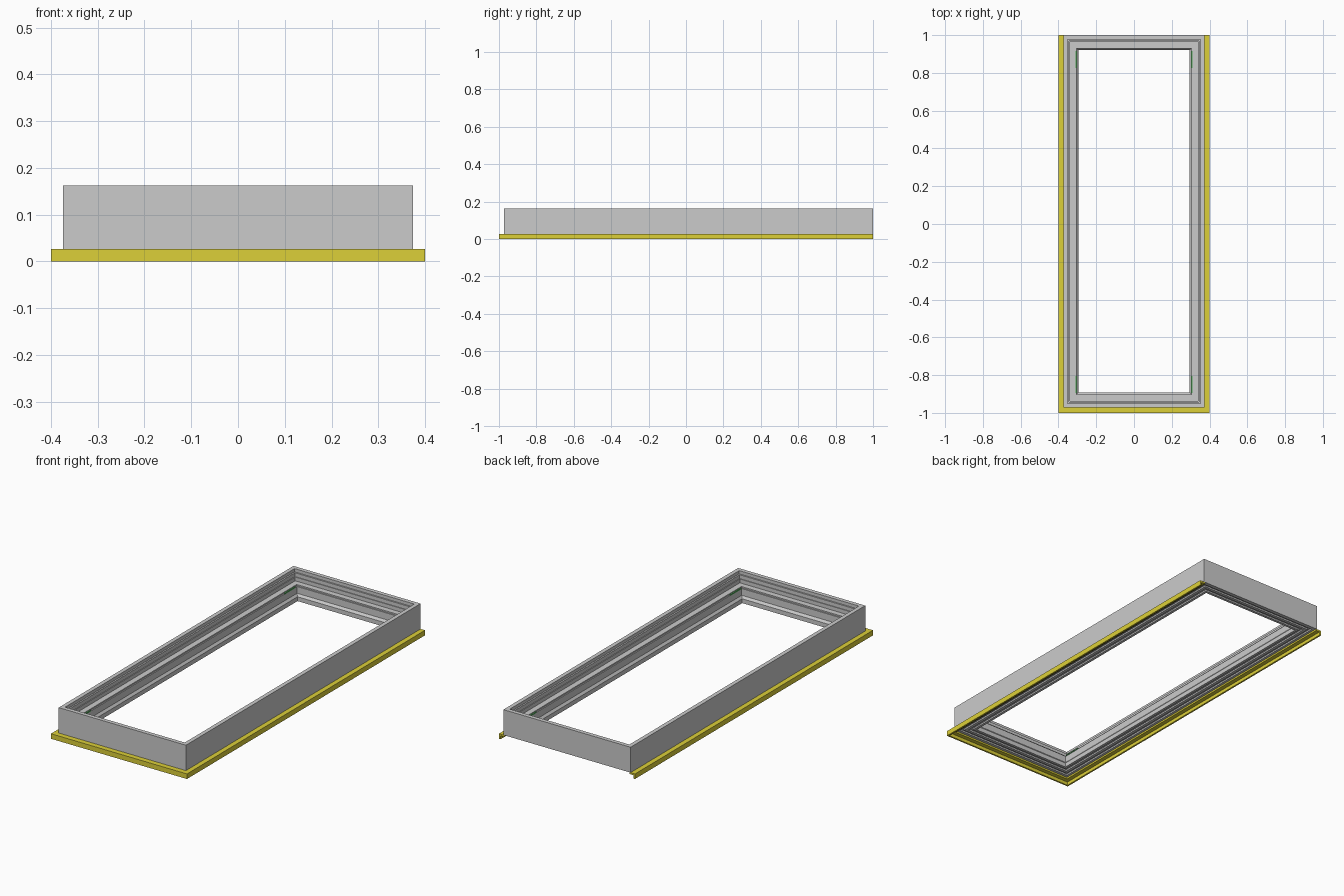
import bpy, bmesh

if "Cube" in bpy.data.objects:
    bpy.data.objects.remove(bpy.data.objects["Cube"])

HX, Y0, Y1 = 0.374, -0.972, 1.0   # outer faces of the upright frame


def sweep(name, profile, corners, closed, color=None):
    """Sweep a (inset, z) profile round mitred corners."""
    bm = bmesh.new()
    rings = []
    for corner in corners:
        rings.append([bm.verts.new((*corner(u), z)) for u, z in profile])
    n = len(profile)
    count = len(rings) if closed else len(rings) - 1
    for i in range(count):
        a, b = rings[i], rings[(i + 1) % len(rings)]
        for j in range(n):
            k = (j + 1) % n
            bm.faces.new((a[j], a[k], b[k], b[j]))
    if not closed:
        bm.faces.new(rings[0])
        bm.faces.new(rings[-1][::-1])
    return finish(name, bm, color)


def finish(name, bm, color):
    bmesh.ops.recalc_face_normals(bm, faces=bm.faces)
    mesh = bpy.data.meshes.new(name)
    bm.to_mesh(mesh)
    bm.free()
    ob = bpy.data.objects.new(name, mesh)
    bpy.context.collection.objects.link(ob)
    if color:
        mat = bpy.data.materials.new(name + "_color")
        mat.diffuse_color = color
        mat.use_nodes = True
        mat.node_tree.nodes["Principled BSDF"].inputs["Base Color"].default_value = mat.diffuse_color
        mesh.materials.append(mat)
    return ob


def box(name, center, size, color):
    bm = bmesh.new()
    bmesh.ops.create_cube(bm, size=1)
    for v in bm.verts:
        v.co = [c + p * s for c, p, s in zip(center, v.co, size)]
    return finish(name, bm, color)


# Stepped grey window frame
frame_profile = [
    (0, .027), (0, .162), (.022, .162), (.022, .145), (.030, .145),
    (.030, .125), (.034, .125), (.034, .105), (.064, .105), (.064, .098),
    (.070, .098), (.070, .062), (.080, .050), (.080, .027), (.066, .027),
    (.066, .035), (.050, .035), (.050, .027), (.034, .027), (.034, .035),
    (.020, .035), (.020, .027),
]
sweep("window_frame", frame_profile, [
    lambda u: (HX - u, Y1 - u),
    lambda u: (HX - u, Y0 + u),
    lambda u: (-HX + u, Y0 + u),
    lambda u: (-HX + u, Y1 - u),
], True)

# Yellow angle flange on the front and both sides, open at the back
flange_profile = [
    (-.026, 0), (-.026, .027), (.006, .027), (.006, .018),
    (-.017, .018), (-.017, 0),
]
sweep("lower_flange", flange_profile, [
    lambda u: (HX - u, Y1),
    lambda u: (HX - u, -0.974 + u),
    lambda u: (-HX + u, -0.974 + u),
    lambda u: (-HX + u, Y1),
], False, (0.72, 0.63, 0.04, 1))

# Small green packers near the inner corners
for side in (-1, 1):
    for label, y in (("front", -0.85), ("back", 0.87)):
        box(f"{label}_packer_{'left' if side < 0 else 'right'}",
            (side * (HX - .069), y, .100), (.007, .09, .006),
            (0.1, 0.4, 0.12, 1))
